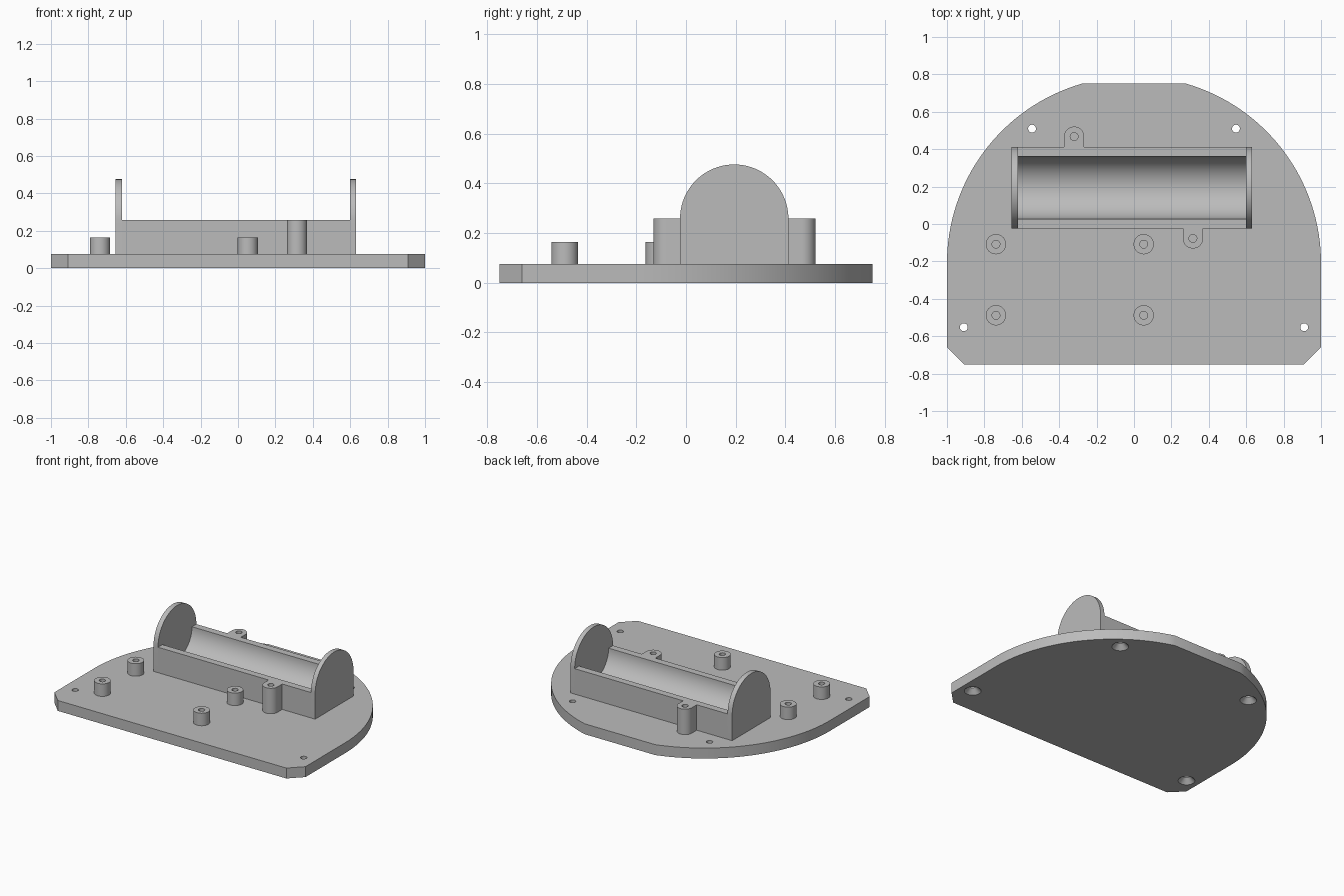
import bpy, bmesh
from math import sin, cos, pi, asin
from mathutils import Vector

if "Cube" in bpy.data.objects:
    bpy.data.objects.remove(bpy.data.objects["Cube"], do_unlink=True)

grey = bpy.data.materials.new("plain grey")
grey.use_nodes = True
grey.diffuse_color = (0.5, 0.5, 0.5, 1)
grey.node_tree.nodes["Principled BSDF"].inputs["Base Color"].default_value = (0.5, 0.5, 0.5, 1)

PLATE_TOP = 0.075
BODY_TOP = 0.258
HOLE_R = 0.021
BOSS_R = 0.054


def arc(cx, cy, r, a0, a1, n):
    return [(cx + r * cos(a0 + (a1 - a0) * i / n), cy + r * sin(a0 + (a1 - a0) * i / n))
            for i in range(n + 1)]


def finish(name, bm):
    bmesh.ops.recalc_face_normals(bm, faces=bm.faces)
    mesh = bpy.data.meshes.new(name)
    bm.to_mesh(mesh)
    bm.free()
    mesh.materials.append(grey)
    obj = bpy.data.objects.new(name, mesh)
    bpy.context.collection.objects.link(obj)
    return obj


def prism(name, profile, lo, hi, along="z"):
    """Extrude a flat outline along z (outline in x, y) or along x (outline in y, z)."""
    bm = bmesh.new()
    place = (lambda p: (p[0], p[1], lo)) if along == "z" else (lambda p: (lo, p[0], p[1]))
    face = bm.faces.new([bm.verts.new(place(p)) for p in profile])
    grown = bmesh.ops.extrude_face_region(bm, geom=[face])
    step = Vector((0, 0, hi - lo)) if along == "z" else Vector((hi - lo, 0, 0))
    bmesh.ops.translate(bm, vec=step,
                        verts=[v for v in grown["geom"] if isinstance(v, bmesh.types.BMVert)])
    return finish(name, bm)


def cutter(x, y, levels):
    """Round stepped tool from (radius, height) levels."""
    bm = bmesh.new()
    n = 32
    rings = [[bm.verts.new((px, py, z)) for px, py in arc(x, y, r, 0, 2 * pi, n)[:-1]]
             for r, z in levels]
    for a, b in zip(rings, rings[1:]):
        for i in range(n):
            bm.faces.new((a[i], a[(i + 1) % n], b[(i + 1) % n], b[i]))
    bm.faces.new(rings[0])
    bm.faces.new(rings[-1])
    return finish("hole_cutter", bm)


def bore(obj, x, y, levels):
    tool = cutter(x, y, levels)
    mod = obj.modifiers.new("hole", "BOOLEAN")
    mod.operation = "DIFFERENCE"
    mod.solver = "EXACT"
    mod.object = tool
    bpy.context.view_layer.objects.active = obj
    bpy.ops.object.modifier_apply(modifier=mod.name)
    bpy.data.objects.remove(tool, do_unlink=True)


def smooth(obj):
    bpy.ops.object.select_all(action="DESELECT")
    obj.select_set(True)
    bpy.context.view_layer.objects.active = obj
    bpy.ops.object.shade_smooth_by_angle(angle=0.5)


# Base plate: round back with a flat, chamfered front corners
ARC_Y = -0.21
start = asin(0.96)
outline = [(-0.91, -0.75), (0.91, -0.75), (1, -0.66)]
outline += arc(0, ARC_Y, 1, 0, start, 32)
outline += arc(0, ARC_Y, 1, pi - start, pi, 32)
outline += [(-1, -0.66)]
plate = prism("base_plate", outline, 0, PLATE_TOP)

# Countersunk screw holes
for side in (-1, 1):
    for x, y in ((0.545, 0.51), (0.91, -0.552)):
        bore(plate, side * x, y, [(0.06, -0.005), (HOLE_R, 0.035), (HOLE_R, 0.1)])
smooth(plate)

# Battery cradle: block with a half-round trough
CY, HALF, TROUGH = 0.194, 0.218, 0.168
section = [(CY - HALF, PLATE_TOP), (CY + HALF, PLATE_TOP), (CY + HALF, BODY_TOP)]
section += arc(CY, BODY_TOP, TROUGH, 0, -pi, 40)
section += [(CY - HALF, BODY_TOP)]
smooth(prism("cradle_trough", section, -0.62, 0.598, "x"))

# Arched end walls
arch = [(CY - HALF, PLATE_TOP), (CY + HALF, PLATE_TOP)] + arc(CY, BODY_TOP, HALF, 0, pi, 40)
smooth(prism("right_end_wall", arch, -0.656, -0.62, "x"))
smooth(prism("left_end_wall", arch, 0.598, 0.631, "x"))

# Screw ears on the long sides of the cradle
for name, x, y, edge, turn in (("back_ear", -0.32, 0.467, CY + HALF, 0),
                               ("front_ear", 0.315, -0.077, CY - HALF, pi)):
    tab = arc(x, y, BOSS_R, turn, turn + pi, 24)
    tab += [(tab[-1][0], edge), (tab[0][0], edge)]
    ear = prism(name, tab, PLATE_TOP, BODY_TOP)
    bore(ear, x, y, [(HOLE_R, PLATE_TOP - 0.01), (HOLE_R, BODY_TOP + 0.01)])
    smooth(ear)

# Circuit board standoffs
for side, x in (("right", -0.738), ("left", 0.052)):
    for end, y in (("front", -0.488), ("back", -0.108)):
        post = prism(f"{end}_{side}_standoff", arc(x, y, BOSS_R, 0, 2 * pi, 40)[:-1],
                     PLATE_TOP, 0.165)
        bore(post, x, y, [(HOLE_R, PLATE_TOP - 0.01), (HOLE_R, 0.18)])
        smooth(post)
